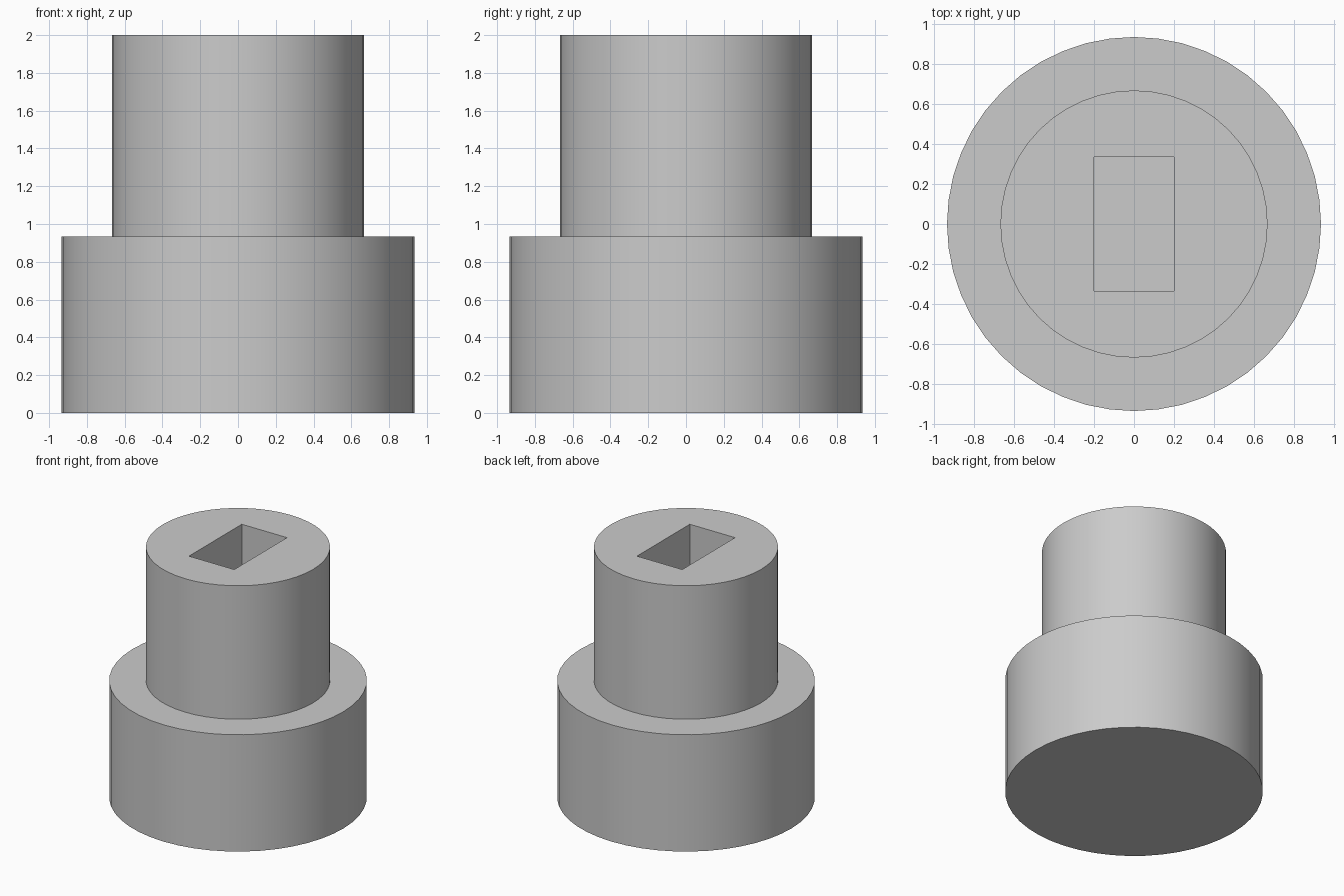
import bpy
import bmesh
import math
from mathutils import Matrix

default = bpy.data.objects.get("Cube")
if default:
    bpy.data.objects.remove(default, do_unlink=True)

UNIT = 2 / 15
SIDES = 48
BASE_R, POST_R = 7 * UNIT, 5 * UNIT
SHOULDER, TOP = 7 * UNIT, 15 * UNIT
SLOT_X, SLOT_Y = 3 * UNIT, 5 * UNIT

grey = bpy.data.materials.new("light grey")
grey.use_nodes = True
grey.diffuse_color = (0.6, 0.6, 0.6, 1)
grey.node_tree.nodes["Principled BSDF"].inputs["Base Color"].default_value = (0.6, 0.6, 0.6, 1)


def make_object(name, bm):
    bmesh.ops.recalc_face_normals(bm, faces=bm.faces)
    mesh = bpy.data.meshes.new(name)
    bm.to_mesh(mesh)
    bm.free()
    mesh.materials.append(grey)
    obj = bpy.data.objects.new(name, mesh)
    bpy.context.collection.objects.link(obj)
    return obj


# Stepped body: a disc extruded up, stepped inwards, and extruded again
bm = bmesh.new()
profile = [(BASE_R, 0), (BASE_R, SHOULDER), (POST_R, SHOULDER), (POST_R, TOP)]
rings = []
for radius, z in profile:
    ring = bmesh.ops.create_circle(bm, segments=SIDES, radius=radius,
                                   matrix=Matrix.Translation((0, 0, z)))
    rings.append(ring["verts"])
for low, high in zip(rings, rings[1:]):
    for i in range(SIDES):
        j = (i + 1) % SIDES
        bm.faces.new((low[i], low[j], high[j], high[i]))
bm.faces.new(rings[0])
bm.faces.new(rings[-1])
body = make_object("stepped_body", bm)

# Rectangular socket, cut from the top down to the shoulder
bm = bmesh.new()
height = TOP - SHOULDER + UNIT
bmesh.ops.create_cube(bm, size=1, matrix=Matrix.Translation((0, 0, SHOULDER + height / 2))
                      @ Matrix.Diagonal((SLOT_X, SLOT_Y, height, 1)))
cutter = make_object("socket_cutter", bm)
cutter.hide_render = True

cut = body.modifiers.new("socket", "BOOLEAN")
cut.operation = "DIFFERENCE"
cut.solver = "EXACT"
cut.object = cutter

bpy.ops.object.select_all(action="DESELECT")
body.select_set(True)
bpy.context.view_layer.objects.active = body
bpy.ops.object.modifier_apply(modifier=cut.name)
bpy.data.objects.remove(cutter, do_unlink=True)

# Smooth round walls with crisp rims
bpy.ops.object.shade_smooth_by_angle(angle=math.radians(30))
